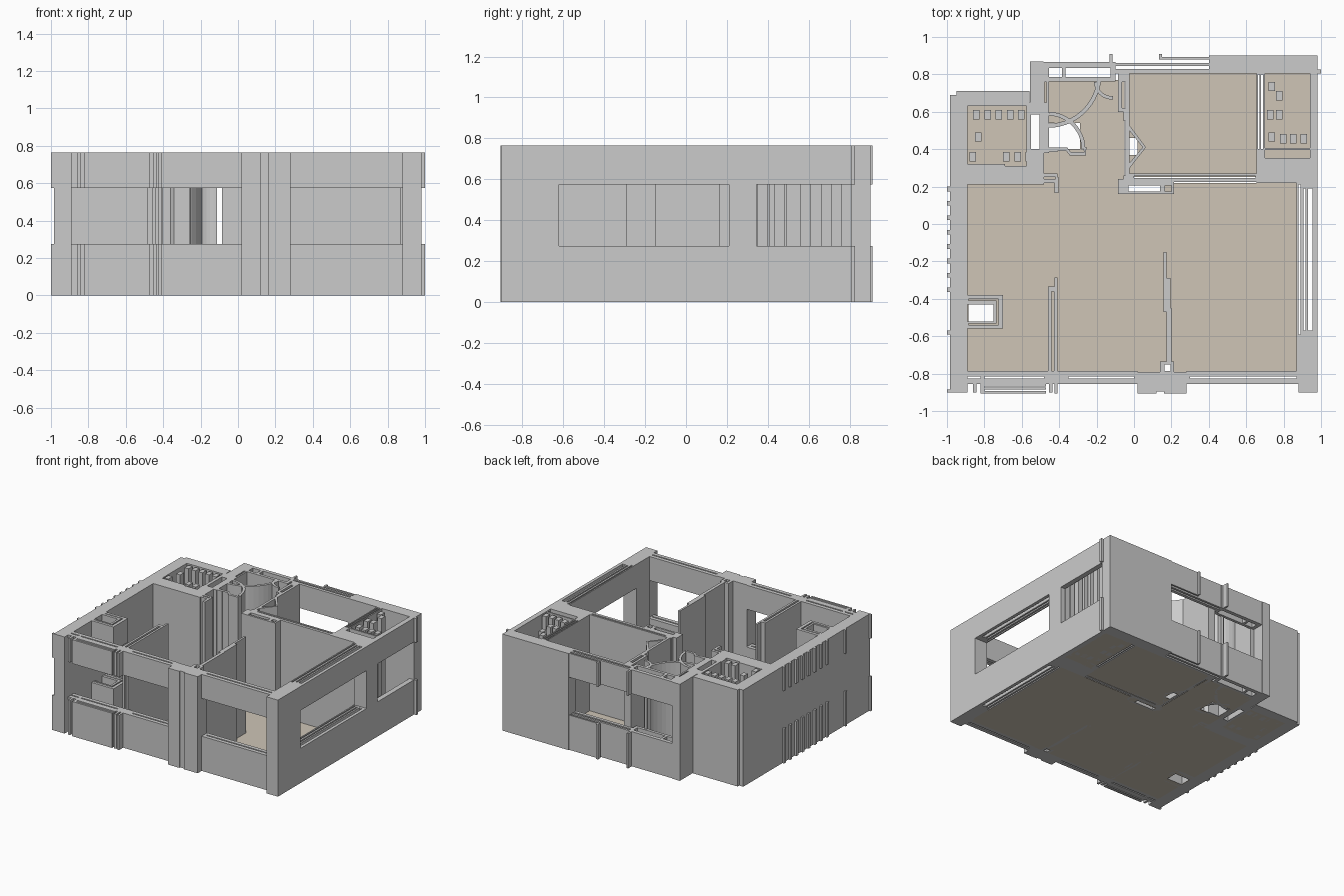
import bpy, bmesh
from math import cos, sin, radians

H = 0.765                                   # wall height
FULL = [(0, H)]
WINDOW = [(0, 0.275), (0.575, H)]           # sill and lintel bands


def finish(name, bm, mat=None):
    bmesh.ops.recalc_face_normals(bm, faces=bm.faces)
    me = bpy.data.meshes.new(name)
    bm.to_mesh(me)
    bm.free()
    ob = bpy.data.objects.new(name, me)
    bpy.context.collection.objects.link(ob)
    if mat:
        me.materials.append(mat)
    return ob


def plan(name, adds, cuts=(), bands=FULL, mat=None):
    """Merge plan rectangles (x0, x1, y0, y1), remove cuts, raise into z bands."""
    rects = list(adds) + list(cuts)
    xs = sorted({round(v, 4) for r in rects for v in r[:2]})
    ys = sorted({round(v, 4) for r in rects for v in r[2:]})

    def inside(group, x, y):
        return any(r[0] < x < r[1] and r[2] < y < r[3] for r in group)

    solid = set()
    for i in range(len(xs) - 1):
        for j in range(len(ys) - 1):
            x, y = (xs[i] + xs[i + 1]) / 2, (ys[j] + ys[j + 1]) / 2
            if inside(adds, x, y) and not inside(cuts, x, y):
                solid.add((i, j))
    bm = bmesh.new()
    for z0, z1 in bands:
        verts = {}

        def v(i, j, z):
            if (i, j, z) not in verts:
                verts[i, j, z] = bm.verts.new((xs[i], ys[j], z))
            return verts[i, j, z]

        for i, j in solid:
            ring = [(i, j), (i + 1, j), (i + 1, j + 1), (i, j + 1)]
            bm.faces.new([v(a, b, z1) for a, b in ring])
            bm.faces.new([v(a, b, z0) for a, b in reversed(ring)])
            for k, (di, dj) in enumerate([(0, -1), (1, 0), (0, 1), (-1, 0)]):
                if (i + di, j + dj) not in solid:
                    p, q = ring[k], ring[(k + 1) % 4]
                    bm.faces.new([v(*p, z0), v(*q, z0), v(*q, z1), v(*p, z1)])
    return finish(name, bm, mat)


def ribbon(name, pts, width, z1=H):
    """Thin upright wall following a plan polyline given by inner and outer points."""
    bm = bmesh.new()
    rows = []
    for k, (x, y) in enumerate(pts):
        a, b = pts[max(k - 1, 0)], pts[min(k + 1, len(pts) - 1)]
        dx, dy = b[0] - a[0], b[1] - a[1]
        n = (dx * dx + dy * dy) ** 0.5
        ox, oy = -dy / n * width / 2, dx / n * width / 2
        rows.append([bm.verts.new(c) for c in (
            (x + ox, y + oy, 0), (x - ox, y - oy, 0),
            (x - ox, y - oy, z1), (x + ox, y + oy, z1))])
    for r, s in zip(rows, rows[1:]):
        for k in range(4):
            bm.faces.new((r[k], r[(k + 1) % 4], s[(k + 1) % 4], s[k]))
    bm.faces.new(rows[0])
    bm.faces.new(rows[-1])
    return finish(name, bm)


def arc(cx, cy, r, a0, a1, n=12):
    return [(cx + r * cos(radians(a0 + (a1 - a0) * k / n)),
             cy + r * sin(radians(a0 + (a1 - a0) * k / n))) for k in range(n + 1)]


# Solid outer walls, corner piers and the two service shafts
plan("outer_walls", [
    (-.985, -.89, -.9, .69), (-.95, -.56, .63, .71), (-.985, -.48, .21, .31),
    (-.575, -.48, .21, .65), (-.555, -.485, .59, .87),
    (.4, .98, .805, .9), (.655, .98, .22, .345), (.87, .98, .21, .335),
    (.655, .7, .27, .81), (.88, .98, -.9, -.62), (.87, .98, -.79, -.62),
    (.02, .28, -.905, -.79)],
    [(-.55, -.505, .4, .585), (.663, .671, .4, .8), (.68, .69, .4, .8),
     (.12, .16, -.91, -.895), (.89, .895, -.61, .21)])

# Front walls with window bands
plan("front_window_walls", [
    (-.89, .02, -.855, -.785), (.28, .88, -.855, -.785),
    (-.82, -.47, -.905, -.855), (-.86, -.843, -.9, -.855),
    (-.455, -.437, -.9, -.855), (-.425, -.408, -.905, -.855)],
    [(-.8, -.47, -.875, -.868), (-.8, -.47, -.892, -.886),
     (-.89, -.82, -.825, -.815), (-.8, -.48, -.825, -.815),
     (-.35, 0, -.825, -.815), (.3, .87, -.825, -.815)], WINDOW)

# Right side window walls
plan("right_window_walls", [
    (.87, .98, -.62, .21), (.94, .98, .335, .805), (.98, 1.0, .805, .825)],
    [(.88, .89, -.59, .21), (.905, .917, -.57, .19), (.93, .955, -.57, .19)], WINDOW)

# Back window walls with their projecting fins
plan("back_window_walls", [
    (-.485, -.1, .835, .865), (-.485, -.1, .762, .785), (-.485, -.455, .77, .865),
    (-.385, -.365, .77, .865), (-.125, -.1, .77, .865), (-.13, -.115, .86, .91),
    (-.1, .4, .845, .862), (-.1, .4, .805, .83), (.135, .15, .88, .91),
    (.15, .4, .88, .893)], [], WINDOW)

# Row of small ribs on the left wall
plan("left_wall_ribs",
     [(-1.0, -.985, .175 - .077 * k, .2 - .077 * k) for k in range(8)]
     + [(-1.0, -.985, -.59, -.57), (-1.0, -.985, -.9, -.885)], [], WINDOW)

# Hollow built-in unit against the left wall
plan("built_in_unit", [(-.89, -.7, -.56, -.38)],
     [(-.89, -.752, -.52, -.43), (-.885, -.725, -.54, -.532),
      (-.885, -.725, -.41, -.402), (-.735, -.725, -.54, -.402)], WINDOW)

# Partitions in the front rooms
plan("front_partitions", [
    (-.46, -.442, -.79, -.345), (-.427, -.41, -.79, -.35), (-.46, -.415, -.36, -.335),
    (-.425, -.41, -.35, -.285), (.158, .174, -.47, -.15), (.168, .195, -.47, -.29),
    (.175, .2, -.74, -.45), (.14, .215, -.79, -.735)],
    [(.163, .195, -.785, -.752)])

# Bedroom and bathroom partitions
plan("rear_partitions", [
    (-.055, .66, .225, .27), (-.085, .215, .16, .24), (-.055, -.025, .22, .81),
    (-.085, -.05, .6, .81), (-.49, -.41, .22, .27), (-.425, -.405, .165, .25),
    (-.49, -.455, .38, .77), (-.47, -.41, .385, .4)],
    [(-.03, .14, .175, .205), (.165, .2, .175, .205), (-.065, -.045, .62, .76),
     (0, .65, .247, .257), (-.06, -.045, .26, .55), (-.48, -.42, .24, .25),
     (-.478, -.468, .65, .76)])
ribbon("bedroom_door_leaf", [(-.03, .52), (.055, .41), (-.03, .305)], .018)
ribbon("shower_curve", arc(-.46, .8, .275, -92, -6), .022)
ribbon("bath_door_curve", arc(-.46, .4, .19, 0, 88), .02)
ribbon("bath_door_edge", [(-.465, .4), (-.36, .4), (-.34, .375), (-.26, .375), (-.265, .41)], .02)
ribbon("basin_edge", arc(-.12, .76, .085, 180, 275, 8), .018)

# Plain posts standing in the service shafts
posts = [(x, x + .035, y, y + .05) for x, y in
         [(-.86 + .06 * k, .56) for k in range(5)] + [(-.85, .44), (-.88, .335)]
         + [(-.7 + .06 * k, .335) for k in range(3)]
         + [(.72, .71), (.76, .66), (.71, .56), (.76, .56), (.72, .44)]
         + [(.78 + .055 * k, .43) for k in range(3)]]
plan("shaft_posts", posts)
plan("shaft_ledges", [(-.89, -.69, .31, .322), (.7, .94, .34, .352), (.7, .94, .395, .407)])

# Thin floor of the rooms and shafts
beige = bpy.data.materials.new("floor_beige")
beige.diffuse_color = (.62, .56, .47, 1)
plan("floor", [(-.89, .88, -.79, .22), (-.48, -.05, .16, .77), (-.03, .66, .25, .81),
               (-.89, -.57, .3, .64), (.69, .945, .34, .81)],
     [(-.885, -.752, -.52, -.43), (-.46, -.29, .4, .54), (-.03, .02, .37, .46),
      (-.03, .14, .175, .205), (.163, .195, -.785, -.752)],
     [(0, .003)], beige)
